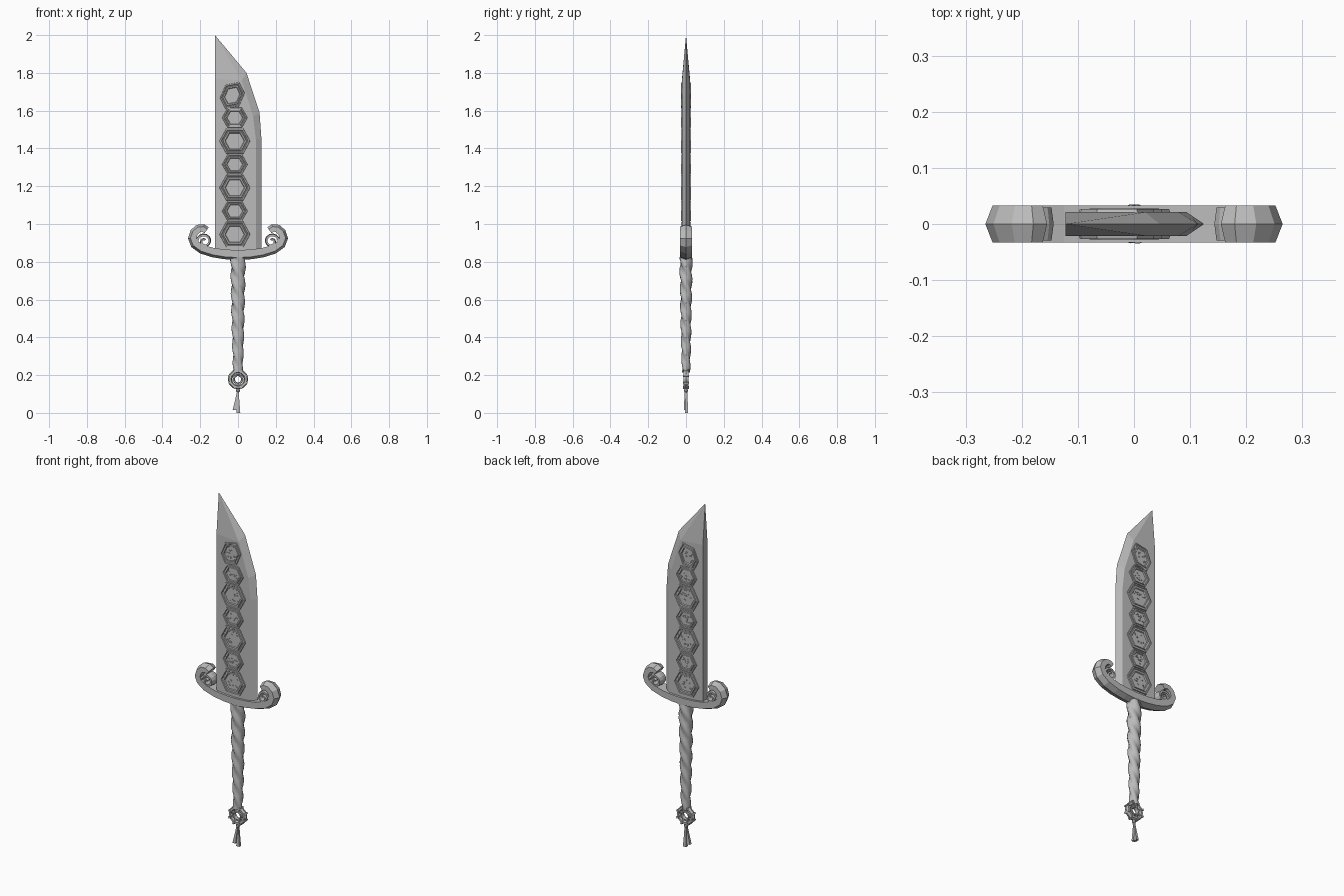
import bpy, bmesh, math, random
from mathutils import Vector

random.seed(4)
if "Cube" in bpy.data.objects:
    bpy.data.objects.remove(bpy.data.objects["Cube"], do_unlink=True)

steel = bpy.data.materials.new("plain grey steel")
steel.use_nodes = True
GREY = (0.5, 0.5, 0.5, 1)
steel.diffuse_color = GREY
steel.node_tree.nodes["Principled BSDF"].inputs["Base Color"].default_value = GREY


def finish(bm, name, smooth=None):
    bmesh.ops.recalc_face_normals(bm, faces=bm.faces[:])
    mesh = bpy.data.meshes.new(name)
    bm.to_mesh(mesh)
    bm.free()
    mesh.materials.append(steel)
    ob = bpy.data.objects.new(name, mesh)
    bpy.context.collection.objects.link(ob)
    if smooth:
        bpy.ops.object.select_all(action='DESELECT')
        ob.select_set(True)
        bpy.context.view_layer.objects.active = ob
        bpy.ops.object.shade_smooth_by_angle(angle=math.radians(smooth))
    return ob


def loft(bm, rings, closed=False, caps=True):
    """Skin a list of equal-length vertex loops."""
    loops = [[bm.verts.new(p) for p in ring] for ring in rings]
    n = len(loops[0])
    pairs = list(zip(loops, loops[1:])) + ([(loops[-1], loops[0])] if closed else [])
    for a, b in pairs:
        for i in range(n):
            j = (i + 1) % n
            bm.faces.new((a[i], a[j], b[j], b[i]))
    if caps and not closed:
        bm.faces.new(loops[0])
        bm.faces.new(loops[-1])


# Blade: flat cheeks, a ground edge, and a wedge point
EDGE = [(0.125, 0.84), (0.124, 1.45), (0.114, 1.59), (0.045, 1.8), (-0.122, 2.0)]
CHEEK = [(0.094, 0.84), (0.094, 1.45), (0.08, 1.57), (0.02, 1.76), (-0.122, 1.77)]
SPINE, HALF = -0.122, 0.021
bm = bmesh.new()
edge = [bm.verts.new((x, 0, z)) for x, z in EDGE]
cheeks = []
for side in (-1, 1):
    c = [bm.verts.new((x, side * HALF, z)) for x, z in CHEEK]
    foot = bm.verts.new((SPINE, side * HALF, 0.84))
    bm.faces.new(c + [foot])
    for i in range(3):
        bm.faces.new((c[i], c[i + 1], edge[i + 1], edge[i]))
    bm.faces.new((c[3], edge[4], edge[3]))
    bm.faces.new((c[3], c[4], edge[4]))
    cheeks.append((c, foot))
(c0, f0), (c1, f1) = cheeks
bm.faces.new((f0, c0[4], edge[4], c1[4], f1))
bm.faces.new((f0, f1, c1[0], edge[0], c0[0]))
finish(bm, "blade")


# Raised hexagonal plaques with stepped frames and abstract pitted centres
def hexagon(hw, hh, lean):
    pts = [(hw, 0), (hw * .55, hh), (-hw * .55, hh),
           (-hw, 0), (-hw * .55, -hh), (hw * .55, -hh)]
    return [(x, z + lean * x) for x, z in pts]


def plaque(bm, side, cx, cz, hw, hh, lean):
    steps = [(1, .019), (.97, .0265), (.88, .0265), (.84, .0225), (.78, .0225),
             (.75, .0275), (.65, .0275), (.60, .0225)]
    base = hexagon(hw, hh, lean)
    loft(bm, [[(cx + x * s, side * y, cz + z * s) for x, z in base] for s, y in steps])
    for _ in range(9):
        x, z = random.uniform(-.4, .4) * hw, random.uniform(-.4, .4) * hh
        a, b = random.uniform(.003, .008), random.uniform(.002, .006)
        ring = [(cx + x + dx * a, cz + z + dz * b + lean * x)
                for dx, dz in ((1, 0), (0, 1), (-1, 0), (0, -1))]
        loft(bm, [[(px, side * y, pz) for px, pz in ring] for y in (.021, .0265)])


for side, word in ((-1, "front"), (1, "back")):
    bm = bmesh.new()
    for i in range(6):
        big = i % 2 == 0
        plaque(bm, side, -0.017, 0.945 + i * 0.1235,
               0.082 if big else 0.068, 0.068 if big else 0.054, 0)
    plaque(bm, side, -0.03, 1.68, 0.066, 0.064, 0.2)
    finish(bm, word + "_plaques")


# Guard: swept band with a ridge along its outer side
def band(bm, path, widths, depth, ridge, mirror):
    pts = [Vector((x, 0, z)) for x, z in path]
    rings = []
    for i, p in enumerate(pts):
        t = (pts[min(i + 1, len(pts) - 1)] - pts[max(i - 1, 0)]).normalized()
        out = Vector((t.z, 0, -t.x))
        w = widths[0] + (widths[1] - widths[0]) * i / (len(pts) - 1)
        section = [(-w, -depth), (w * .6, -depth), (w * .6 + ridge, 0),
                   (w * .6, depth), (-w, depth)]
        ring = [p + out * o + Vector((0, y, 0)) for o, y in section]
        rings.append([(v.x * mirror, v.y, v.z) for v in ring])
    loft(bm, rings)


ARM = [(0, .837), (.07, .841), (.13, .85), (.19, .868), (.228, .895), (.24, .925),
       (.23, .955), (.208, .974), (.185, .976), (.168, .964)]
bm = bmesh.new()
for m in (-1, 1):
    band(bm, ARM, (.025, .016), .033, .013, m)
finish(bm, "guard")

for m, word in ((1, "left"), (-1, "right")):
    spiral = []
    for i in range(23):
        a = math.radians(-110 + 27 * i)
        r = 0.047 - 0.0018 * i
        spiral.append((0.178 + r * math.cos(a), 0.908 + r * math.sin(a)))
    bm = bmesh.new()
    band(bm, spiral, (.0075, .005), .029, .004, m)
    finish(bm, word + "_guard_scroll")

# Grip: tapered three-strand twist
bm = bmesh.new()
rings = []
LEVELS, SIDES = 60, 18
for k in range(LEVELS + 1):
    f = k / LEVELS
    r = 0.022 + 0.014 * f ** .7
    ring = []
    for s in range(SIDES):
        a = 2 * math.pi * s / SIDES
        lobe = abs(math.cos(1.5 * (a + f * 4.4 * math.pi)))
        rr = r * (0.8 + 0.38 * lobe)
        ring.append((rr * math.cos(a), rr * .85 * math.sin(a), 0.215 + 0.61 * f))
    rings.append(ring)
loft(bm, rings)
finish(bm, "twisted_grip", 40)


# Pommel: faceted ring, inner ring and spokes
def hoop(name, major, minor, depth, n):
    bm = bmesh.new()
    rings = []
    for k in range(n):
        a = 2 * math.pi * k / n
        ring = []
        for s in range(6):
            b = 2 * math.pi * s / 6
            r = major + minor * math.cos(b)
            ring.append((r * math.cos(a), depth * math.sin(b), 0.178 + r * math.sin(a)))
        rings.append(ring)
    loft(bm, rings, closed=True)
    finish(bm, name)


def block(bm, centre, size, angle):
    ca, sa = math.cos(angle), math.sin(angle)
    for v in bmesh.ops.create_cube(bm, size=1)["verts"]:
        x, y, z = (v.co[i] * size[i] for i in range(3))
        v.co = (centre[0] + x * ca - z * sa, centre[1] + y, centre[2] + x * sa + z * ca)


hoop("pommel_outer_ring", 0.043, 0.011, 0.016, 12)
hoop("pommel_inner_ring", 0.023, 0.006, 0.013, 10)
bm = bmesh.new()
for k in range(8):
    a = math.pi * (k + .5) / 4
    block(bm, (.034 * math.cos(a), 0, .178 + .034 * math.sin(a)), (.02, .018, .008), a)
    block(bm, (.047 * math.cos(a), 0, .178 + .047 * math.sin(a)), (.014, .034, .01), a)
finish(bm, "pommel_spokes")

# Tassel: a knot with two flaring tails
bm = bmesh.new()
bmesh.ops.create_uvsphere(bm, u_segments=8, v_segments=5, radius=0.011)
bmesh.ops.translate(bm, verts=bm.verts[:], vec=(0, 0, 0.118))
finish(bm, "tassel_knot")
for word, drift, end, y in (("right", -.018, .016, -.003), ("left", .002, 0, .003)):
    bm = bmesh.new()
    rings = []
    for f, hw, hd in ((0, .004, .004), (.45, .006, .006), (1, .010, .008)):
        z = 0.12 + (end - 0.12) * f
        rings.append([(drift * f + dx * hw, y + dy * hd, z)
                      for dx, dy in ((1, -1), (1, 1), (-1, 1), (-1, -1))])
    loft(bm, rings)
    finish(bm, word + "_tassel_tail")
